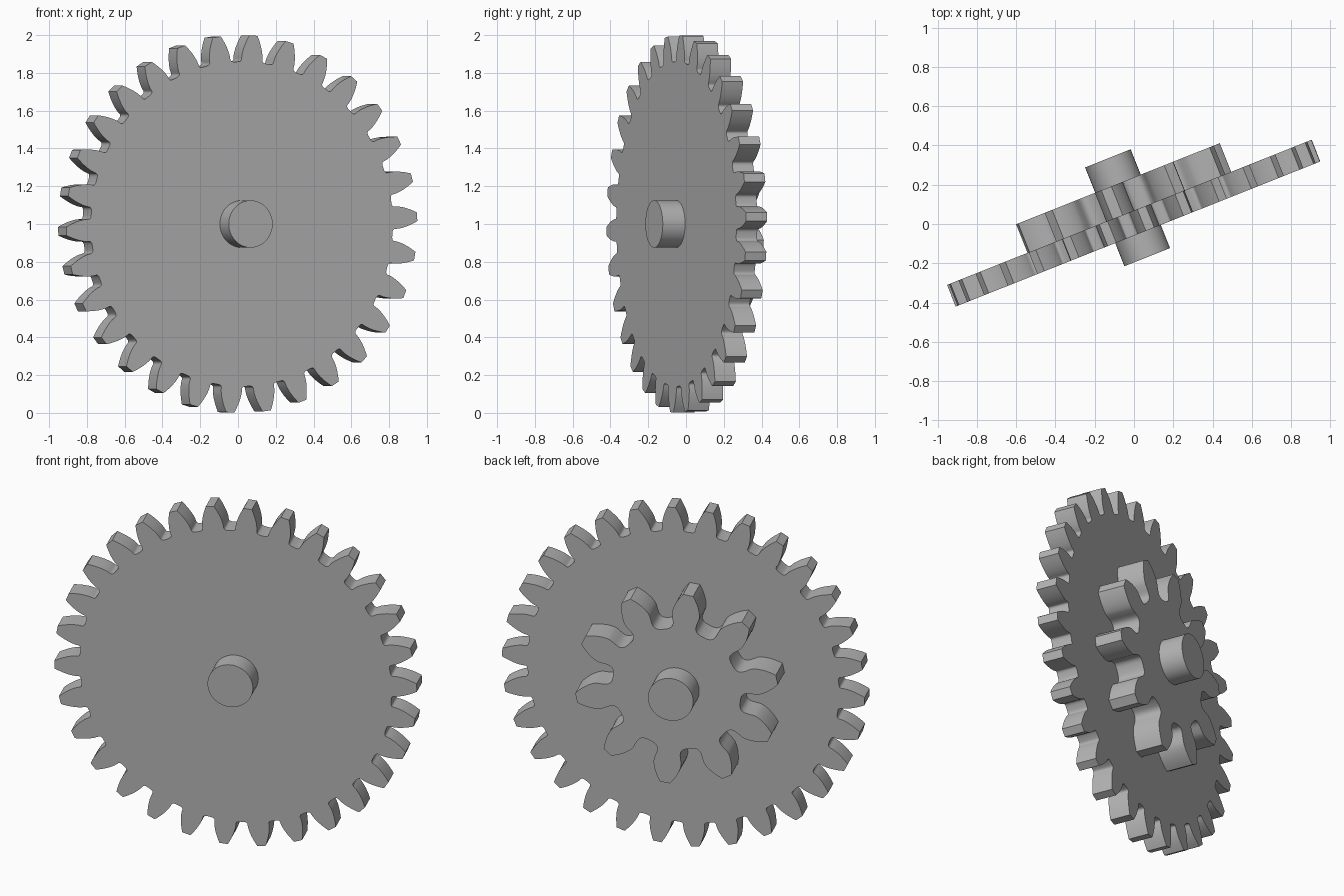
import bpy, bmesh
from math import sin, cos, tan, acos, pi, radians

cube = bpy.data.objects.get("Cube")
if cube:
    bpy.data.objects.remove(cube, do_unlink=True)

TURN = radians(21.7)      # heading of the whole assembly
CENTRE_Z = 1.0

metal = bpy.data.materials.new("plain_grey")
metal.use_nodes = True
grey = (0.45, 0.45, 0.45, 1)
metal.diffuse_color = grey
metal.node_tree.nodes["Principled BSDF"].inputs["Base Color"].default_value = grey


def involute(a):
    return tan(a) - a


def gear_outline(teeth, tip, phase, undercut):
    """Standard 20 degree involute spur gear, as (x, z) points."""
    module = 2 * tip / (teeth + 2)
    pitch, root = module * teeth / 2, tip - 2.25 * module
    base = pitch * cos(radians(20))
    base_half = pi / 2 / teeth + involute(radians(20))
    gap = pi / teeth - base_half
    flank = []            # (radius, angle from tooth centre), root to tip
    steps = 8
    for i in range(steps):          # rounded valley
        t = pi / 2 * (1 - i / steps)
        width = gap * max(cos(t), 0) ** 0.6 * (1 + undercut * sin(2 * t))
        flank.append((base - (base - root) * sin(t) ** 0.6, pi / teeth - width))
    for i in range(steps + 1):      # curved tooth side
        r = base + (tip - base) * i / steps
        flank.append((r, base_half - involute(acos(min(1, base / r)))))
    points = []
    for k in range(teeth):
        mid = phase + 2 * pi * k / teeth
        side = [(r, mid - a) for r, a in flank]
        side += [(r, mid + a) for r, a in reversed(flank[1:])]
        points += [(r * cos(a), r * sin(a)) for r, a in side]
    return points


def extrude_part(name, outline, front, back):
    """Solid plate from an outline, thick along its own y axis."""
    bm = bmesh.new()
    face = bm.faces.new([bm.verts.new((x, front, z)) for x, z in outline])
    moved = bmesh.ops.extrude_face_region(bm, geom=[face], use_keep_orig=True)["geom"]
    verts = [v for v in moved if isinstance(v, bmesh.types.BMVert)]
    bmesh.ops.translate(bm, verts=verts, vec=(0, back - front, 0))
    bmesh.ops.recalc_face_normals(bm, faces=bm.faces)
    mesh = bpy.data.meshes.new(name)
    bm.to_mesh(mesh)
    bm.free()
    mesh.materials.append(metal)
    obj = bpy.data.objects.new(name, mesh)
    obj.location.z = CENTRE_Z
    obj.rotation_euler.z = TURN
    bpy.context.collection.objects.link(obj)
    bpy.ops.object.select_all(action='DESELECT')
    obj.select_set(True)
    bpy.context.view_layer.objects.active = obj
    bpy.ops.object.shade_smooth_by_angle(angle=radians(35))
    return obj


# Large wheel, small pinion behind it, and the axle through both
extrude_part("large_gear", gear_outline(30, 1.0, radians(2.2), 0.0), -0.055, 0.064)
extrude_part("small_gear", gear_outline(10, 0.565, radians(24.5), 0.15), 0.05, 0.221)
circle = [(0.125 * cos(2 * pi * i / 64), 0.125 * sin(2 * pi * i / 64)) for i in range(64)]
extrude_part("axle", circle, -0.182, 0.36)
